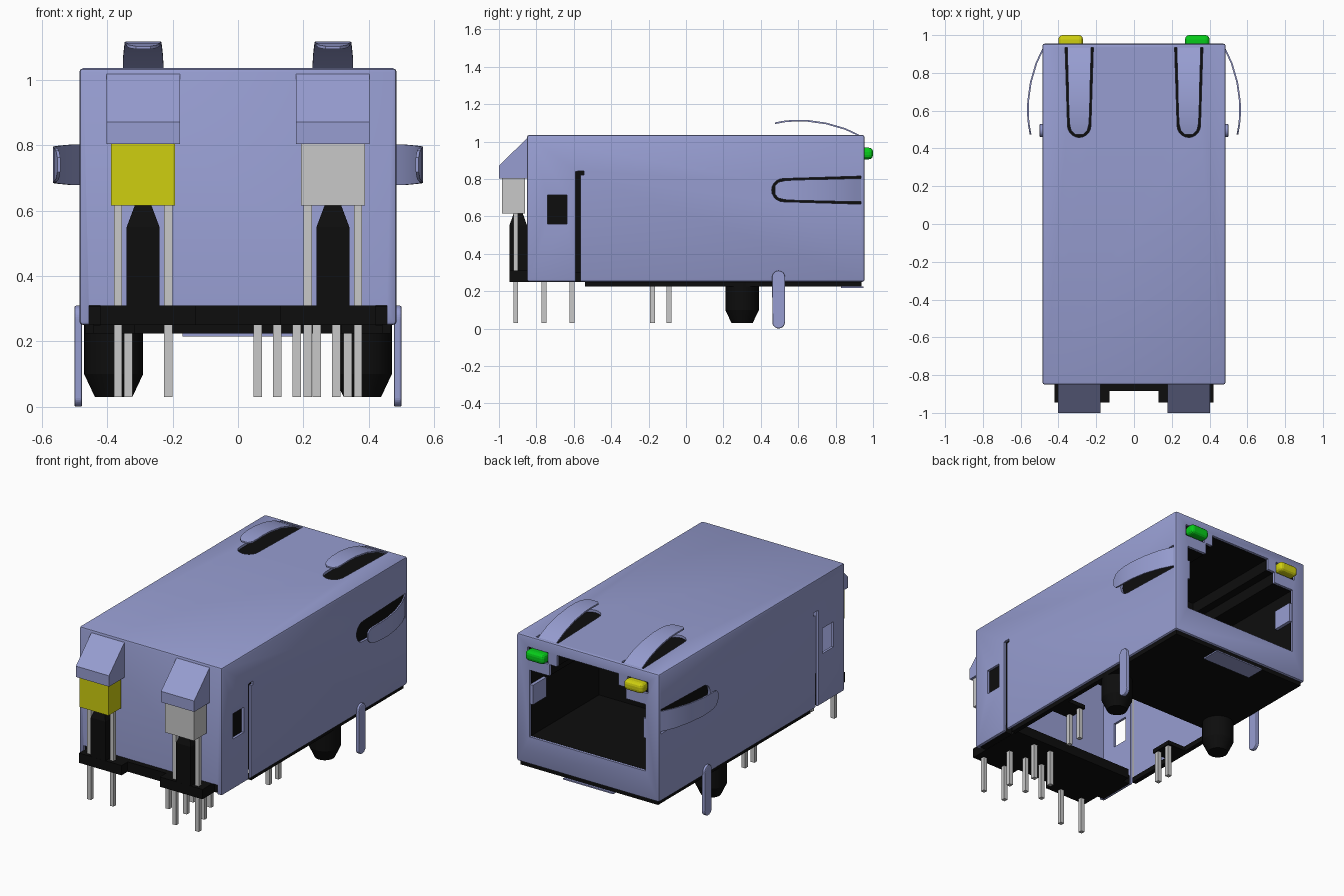
import bpy, bmesh, math
from mathutils import Vector

if "Cube" in bpy.data.objects:
    bpy.data.objects.remove(bpy.data.objects["Cube"], do_unlink=True)


def material(name, rgb):
    m = bpy.data.materials.new(name)
    m.use_nodes = True
    m.diffuse_color = (*rgb, 1)
    bsdf = m.node_tree.nodes["Principled BSDF"]
    bsdf.inputs["Base Color"].default_value = (*rgb, 1)
    bsdf.inputs["Roughness"].default_value = 0.6
    return m


BLUE = material("shield blue", (0.31, 0.34, 0.64))
BLACK = material("housing black", (0.004, 0.004, 0.004))
GREY = material("pin grey", (0.58, 0.58, 0.58))
YELLOW = material("lamp yellow", (0.62, 0.62, 0.005))
GREEN = material("lamp green", (0.002, 0.6, 0.01))


def finish(name, bm, mat, bevel=0.0, segments=2):
    bmesh.ops.recalc_face_normals(bm, faces=bm.faces)
    if bevel:
        bmesh.ops.bevel(bm, geom=bm.edges[:], offset=bevel, segments=segments,
                        profile=0.5, affect='EDGES')
    mesh = bpy.data.meshes.new(name)
    bm.to_mesh(mesh)
    bm.free()
    ob = bpy.data.objects.new(name, mesh)
    bpy.context.collection.objects.link(ob)
    if mat:
        mesh.materials.append(mat)
    return ob


def prism(name, pts, axis, a, b, mat=None, bevel=0.0, segments=2):
    """Extrude a 2D outline along an axis from a to b."""
    def place(p, t):
        v = list(p)
        v.insert(axis, t)
        return v
    bm = bmesh.new()
    low = [bm.verts.new(place(p, a)) for p in pts]
    high = [bm.verts.new(place(p, b)) for p in pts]
    bm.faces.new(low)
    bm.faces.new(high)
    n = len(pts)
    for i in range(n):
        j = (i + 1) % n
        bm.faces.new((low[i], low[j], high[j], high[i]))
    return finish(name, bm, mat, bevel, segments)


def box(name, x, y, z, mat=None, bevel=0.0, segments=2):
    pts = [(x[0], y[0]), (x[1], y[0]), (x[1], y[1]), (x[0], y[1])]
    return prism(name, pts, 2, z[0], z[1], mat, bevel, segments)


def span(s, a, b):
    return tuple(sorted((s * a, s * b)))


def cut(ob, cutters):
    for c in cutters:
        c.hide_render = True
        mod = ob.modifiers.new("cut", 'BOOLEAN')
        mod.object, mod.operation, mod.solver = c, 'DIFFERENCE', 'EXACT'
    bpy.context.view_layer.update()
    deps = bpy.context.evaluated_depsgraph_get()
    mesh = bpy.data.meshes.new_from_object(ob.evaluated_get(deps))
    ob.modifiers.clear()
    ob.data = mesh
    for c in cutters:
        bpy.data.objects.remove(c, do_unlink=True)


def smooth(ob):
    bpy.ops.object.select_all(action='DESELECT')
    bpy.context.view_layer.objects.active = ob
    ob.select_set(True)
    bpy.ops.object.shade_smooth_by_angle(angle=math.radians(35))


# Stepped socket outline in x, z
half = [(0.395, 0.42), (0.395, 0.83), (0.26, 0.83), (0.26, 0.9), (0.21, 0.9), (0.21, 0.97)]
socket = half + [(-x, z) for x, z in reversed(half)]


def slot(c):
    """Spring slot outline, round at its front end, in (across, y)."""
    arc = [(c + 0.062 * math.cos(t), 0.52 + 0.062 * math.sin(t))
           for t in (math.pi + math.pi * i / 10 for i in range(11))]
    return arc + [(c + 0.075, 0.935), (c - 0.075, 0.935)]


# Metal shield: hollow shell open underneath
shield = box("shield", (-0.485, 0.485), (-0.85, 0.955), (0.25, 1.035), BLUE, 0.012)
cuts = [box("c", (-0.47, 0.47), (-0.835, 0.94), (0.0, 1.02)),
        box("c", (-0.455, 0.455), (-0.9, -0.8), (0.0, 0.31)),
        prism("c", socket, 1, 0.9, 1.0)]
for s in (1, -1):
    side = span(s, 0.45, 0.52)
    cuts += [prism("c", slot(s * 0.29), 2, 1.0, 1.06),
             prism("c", [(y, z) for z, y in slot(0.74)], 0, *side),
             box("c", side, (-0.74, -0.635), (0.56, 0.715)),
             box("c", side, (-0.592, -0.565), (0.2, 0.84)),
             box("c", side, (-0.58, -0.545), (0.82, 0.842)),
             box("c", span(s, 0.27, 0.41), (0.9, 1.0), (0.9, 0.97))]
cut(shield, cuts)
smooth(shield)

# Socket housing with its cavity
housing = box("socket_housing", (-0.467, 0.467), (0.2, 0.938), (0.225, 1.017), BLACK)
cut(housing, [prism("c", socket, 1, 0.28, 1.0)])

# Front base plate and the window backing on one side
box("front_base", (-0.42, 0.42), (-0.885, -0.55), (0.25, 0.31), BLACK)
box("base_bar", (-0.468, 0.468), (-0.83, -0.6), (0.252, 0.308), BLACK)
box("window_backing", (0.455, 0.468), (-0.82, -0.53), (0.3, 0.86), BLACK)
box("bottom_flap", (-0.17, 0.17), (0.83, 0.95), (0.216, 0.224), BLUE)


def spring(name, place):
    """Tapered bowed finger; place maps (across, y, height) to a point."""
    path = [(0.94, -0.006, 0.062), (0.9, 0.014, 0.062), (0.85, 0.037, 0.061),
            (0.75, 0.066, 0.058), (0.65, 0.08, 0.056), (0.58, 0.081, 0.054),
            (0.53, 0.077, 0.051), (0.495, 0.071, 0.043), (0.475, 0.067, 0.022)]
    bm = bmesh.new()
    grid = [[[bm.verts.new(place(k * w, y, h + t)) for k in (-1, 1)] for t in (0, -0.009)]
            for y, h, w in path]
    rings = [(g[0][0], g[0][1], g[1][1], g[1][0]) for g in grid]
    for r, q in zip(rings, rings[1:]):
        for i in range(4):
            j = (i + 1) % 4
            bm.faces.new((r[i], r[j], q[j], q[i]))
    bm.faces.new(rings[0])
    bm.faces.new(rings[-1])
    smooth(finish(name, bm, BLUE))


hood = [(-0.848, 1.02), (-1.0, 0.87), (-1.0, 0.803), (-0.848, 0.803)]
for s, word in ((1, "left"), (-1, "right")):
    # Springs on the top and sides
    spring(word + "_top_spring", lambda a, y, h: Vector((s * 0.29 + a, y, 1.035 + h)))
    spring(word + "_side_spring", lambda a, y, h: Vector((s * (0.485 + h), y, 0.74 + a)))

    # Grounding leg with round ends, seated on the shield wall
    leg = [(0.495 + 0.035 * math.cos(math.pi * i / 8),
            (0.275 if i <= 8 else 0.035) + 0.035 * math.sin(math.pi * i / 8))
           for i in range(17)]
    prism(word + "_ground_leg", leg, 0, *span(s, 0.476, 0.5), BLUE, 0.006)

    # Contact plate folded into the socket mouth
    box(word + "_contact_plate", span(s, 0.375, 0.397), (0.82, 0.95), (0.62, 0.74), BLUE)

    # Lamp windows beside the socket
    box(word + "_back_lamp", span(s, 0.27, 0.4), (0.93, 1.0), (0.905, 0.967),
        GREEN if s > 0 else YELLOW, 0.022, 3)

    # Front hood, lamp and its two legs
    prism(word + "_front_hood", hood, 0, *span(s, 0.177, 0.402), BLUE)
    box(word + "_front_lamp", span(s, 0.192, 0.388), (-0.983, -0.862), (0.615, 0.805),
        GREY if s > 0 else YELLOW)
    for i, x in enumerate((0.213, 0.367)):
        box(f"{word}_lamp_leg_{i}", span(s, x - 0.0125, x + 0.0125), (-0.923, -0.898),
            (0.03, 0.62), GREY)

    # Lamp support pillar with tapered top, on a base block
    box(word + "_base_block", span(s, 0.13, 0.42), (-0.945, -0.88), (0.25, 0.31), BLACK)
    bm = bmesh.new()
    bmesh.ops.create_cube(bm, size=1)
    for v in bm.verts:
        v.co = (s * 0.29 + v.co.x * 0.1, -0.897 + v.co.y * 0.095, 0.55 if v.co.z > 0 else 0.28)
    top = [f for f in bm.faces if all(v.co.z > 0.5 for v in f.verts)]
    new = bmesh.ops.extrude_face_region(bm, geom=top)["geom"]
    bmesh.ops.delete(bm, geom=top, context='FACES_ONLY')
    for v in (g for g in new if isinstance(g, bmesh.types.BMVert)):
        v.co = (s * 0.29 + (v.co.x - s * 0.29) * 0.5, -0.897 + (v.co.y + 0.897) * 0.5, 0.617)
    finish(word + "_lamp_pillar", bm, BLACK)

    # Locating peg with tapered end
    bm = bmesh.new()
    for r1, r2, z, d in ((0.09, 0.09, 0.18, 0.16), (0.057, 0.09, 0.065, 0.07)):
        made = bmesh.ops.create_cone(bm, cap_ends=True, segments=32, radius1=r1,
                                     radius2=r2, depth=d)
        bmesh.ops.translate(bm, verts=made["verts"], vec=(s * 0.38, 0.3, z))
    smooth(finish(word + "_locating_peg", bm, BLACK))

    # Edge rail and the bridge carrying two side pins
    box(word + "_edge_rail", span(s, 0.44, 0.468), (-0.54, 0.21), (0.225, 0.256), BLACK)
    box(word + "_pin_bridge", span(s, 0.315, 0.45), (-0.205, -0.065), (0.225, 0.25), BLACK)
    for i, y in enumerate((-0.18, -0.09)):
        box(f"{word}_side_pin_{i}", span(s, 0.322, 0.348), (y - 0.013, y + 0.013),
            (0.03, 0.23), GREY)

# Staggered signal pins under the front base
for i in range(5):
    x, y = 0.06 + 0.06 * i, (-0.76, -0.61)[i % 2]
    box(f"signal_pin_{i}", (x - 0.013, x + 0.013), (y - 0.013, y + 0.013), (0.03, 0.26), GREY)
